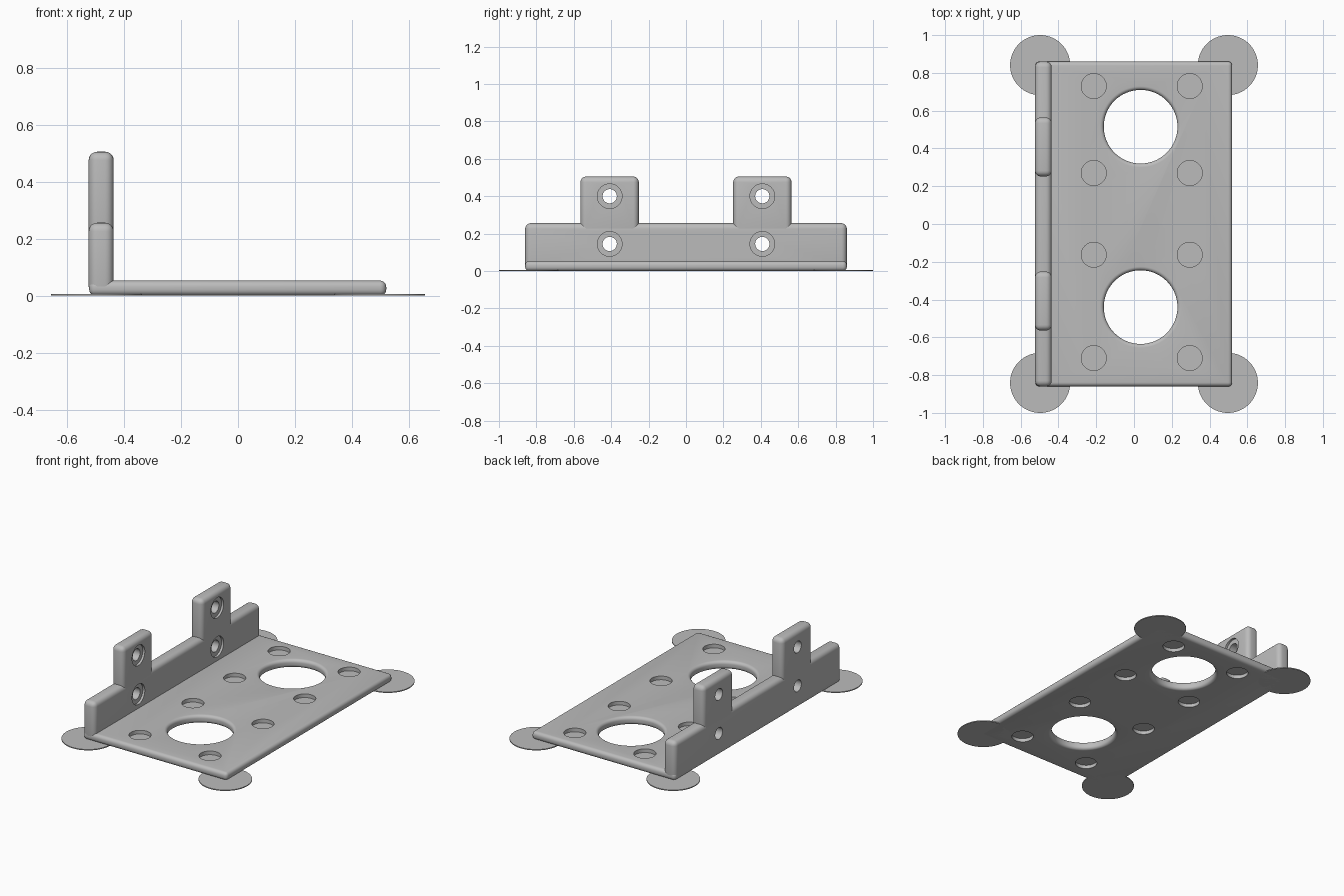
import bpy
import bmesh
import math
from mathutils import Matrix, Vector

if "Cube" in bpy.data.objects:
    bpy.data.objects.remove(bpy.data.objects["Cube"], do_unlink=True)

grey = bpy.data.materials.new("plain_grey")
grey.use_nodes = True
grey.diffuse_color = (0.5, 0.5, 0.5, 1)
grey.node_tree.nodes["Principled BSDF"].inputs["Base Color"].default_value = (0.5, 0.5, 0.5, 1)


def finish(bm, name):
    """Turn a bmesh into a named grey object."""
    bmesh.ops.recalc_face_normals(bm, faces=bm.faces)
    mesh = bpy.data.meshes.new(name)
    bm.to_mesh(mesh)
    bm.free()
    mesh.materials.append(grey)
    obj = bpy.data.objects.new(name, mesh)
    bpy.context.collection.objects.link(obj)
    return obj


def rounded_box(name, low, high, radius):
    """Box between two corners with rounded edges."""
    low, high = Vector(low), Vector(high)
    bm = bmesh.new()
    bmesh.ops.create_cube(bm, size=1)
    bmesh.ops.scale(bm, vec=high - low, verts=bm.verts)
    bmesh.ops.translate(bm, vec=(low + high) / 2, verts=bm.verts)
    bmesh.ops.bevel(bm, geom=bm.edges[:], offset=radius, segments=5,
                    profile=0.5, affect='EDGES')
    return finish(bm, name)


def lathe(bm, profile, matrix, sides=48):
    """Add a closed turned solid; profile holds (radius, height) pairs."""
    rings = []
    for r, h in profile:
        angles = [math.tau * i / sides for i in range(sides)]
        rings.append([bm.verts.new(matrix @ Vector((r * math.cos(a), r * math.sin(a), h)))
                      for a in angles])
    for a, b in zip(rings, rings[1:]):
        for i in range(sides):
            j = (i + 1) % sides
            bm.faces.new((a[i], a[j], b[j], b[i]))
    bm.faces.new(rings[0][::-1])
    bm.faces.new(rings[-1])


def cut(targets, cutter):
    """Subtract the cutter from each target, then remove it."""
    cutter.hide_render = True
    for obj in targets:
        mod = obj.modifiers.new("holes", 'BOOLEAN')
        mod.operation = 'DIFFERENCE'
        mod.solver = 'EXACT'
        mod.object = cutter
        bpy.context.view_layer.objects.active = obj
        bpy.ops.object.modifier_apply(modifier=mod.name)
    bpy.data.objects.remove(cutter, do_unlink=True)


# Base plate
TOP = 0.053
plate = rounded_box("base_plate", (-0.522, -0.86, 0), (0.52, 0.86, TOP), 0.022)

# Large holes with rolled rims, and shallow pockets on both plate faces
bm = bmesh.new()
rim = 0.02
arc = [math.pi / 2 * i / 6 for i in range(7)]
lower = [(0.195 + rim * (1 - math.sin(a)), rim * (1 - math.cos(a))) for a in arc]
upper = [(r, TOP - z) for r, z in reversed(lower)]
flare = 0.195 + rim
profile = [(flare, -0.05)] + lower + upper + [(flare, 0.1)]
for y in (0.515, -0.44):
    lathe(bm, profile, Matrix.Translation((0.035, y, 0)), 64)
for x in (-0.213, 0.295):
    for y in (0.73, 0.27, -0.163, -0.71):
        place = Matrix.Translation((x, y, 0))
        lathe(bm, [(0.066, -0.05), (0.066, 0.023)], place)
        lathe(bm, [(0.066, 0.029), (0.066, 0.1)], place)
cut([plate], finish(bm, "plate_cutter"))

# Upright wall and its two tabs
WALL_X, HALF = -0.48, 0.044
wall = rounded_box("side_wall", (WALL_X - HALF, -0.86, 0.004),
                   (WALL_X + HALF, 0.86, 0.256), 0.03)
tabs = [rounded_box(name, (WALL_X - HALF, y - 0.156, 0.2),
                    (WALL_X + HALF, y + 0.156, 0.505), 0.03)
        for name, y in (("front_tab", -0.408), ("back_tab", 0.408))]

# Screw holes, recessed on the inner face
bm = bmesh.new()
seat = HALF - 0.015
for y in (-0.408, 0.408):
    for z in (0.145, 0.4):
        place = Matrix.Translation((WALL_X, y, z)) @ Matrix.Rotation(math.pi / 2, 4, 'Y')
        lathe(bm, [(0.038, -0.1), (0.038, seat), (0.066, seat), (0.066, 0.1)], place)
cut([wall] + tabs, finish(bm, "screw_cutter"))

# Thin round corner pads
pads = []
for side, x in (("right", -0.497), ("left", 0.497)):
    for end, y in (("front", -0.841), ("back", 0.841)):
        bm = bmesh.new()
        lathe(bm, [(0.159, 0), (0.159, 0.006)], Matrix.Translation((x, y, 0)), 64)
        pads.append(finish(bm, f"{end}_{side}_pad"))

# Smooth shading with sharp edges kept
bpy.ops.object.select_all(action='DESELECT')
for obj in [plate, wall] + tabs + pads:
    obj.select_set(True)
bpy.context.view_layer.objects.active = plate
bpy.ops.object.shade_smooth_by_angle(angle=math.radians(35))
